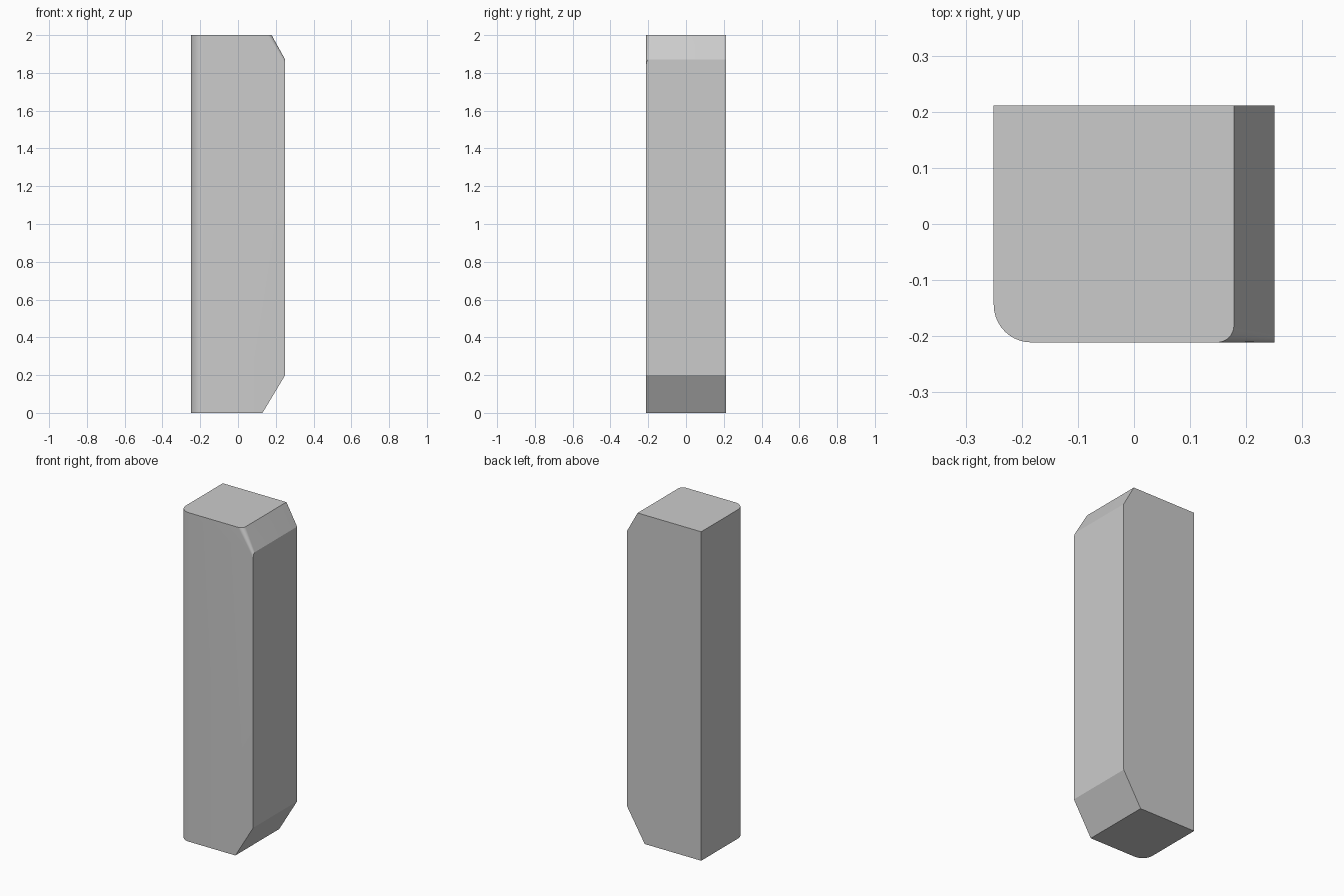
import bpy, bmesh, math

if "Cube" in bpy.data.objects:
    bpy.data.objects.remove(bpy.data.objects["Cube"])

W, D, H = 0.25, 0.211, 2.0      # half width, half depth, height
N = 10                          # segments per rounded edge
R = 0.067                       # front-left edge radius
TOP_X, TOP_Z = 0.178, 1.87      # upper chamfer
BOT_X, BOT_Z = 0.13, 0.20       # lower chamfer

bm = bmesh.new()
V = lambda x, y, z: bm.verts.new((x, y, z))
angles = [math.pi / 2 * i / N for i in range(N + 1)]

# Rounded front-left edge, bottom and top
left = [[V(-W + R - R * math.cos(a), -D + R - R * math.sin(a), z) for a in angles]
        for z in (0, H)]

# Rounded edge of the upper chamfer, narrowing towards its lower end
r, ry, rz = 0.03, 0.015, 0.03
slope_top = [V(TOP_X - r + r * math.sin(a), -D + r - r * math.cos(a), H) for a in angles]
slope_low = [V(W, -D + ry - ry * math.cos(a), TOP_Z - rz + rz * math.sin(a)) for a in angles]

# Remaining front corners and the back outline
f_bot, f_side = V(BOT_X, -D, 0), V(W, -D, BOT_Z)
back = [V(x, D, z) for x, z in ((-W, 0), (BOT_X, 0), (W, BOT_Z),
                                (W, TOP_Z), (TOP_X, H), (-W, H))]

faces = [
    back,                                                           # back
    [left[0][-1], f_bot, f_side, slope_low[0], slope_top[0], left[1][-1]],  # front
    left[0] + [f_bot, back[1], back[0]],                            # bottom
    left[1] + slope_top + [back[4], back[5]],                       # top
    [left[0][0], left[1][0], back[5], back[0]],                     # left
    [f_bot, f_side, back[2], back[1]],                              # lower chamfer
    [f_side] + slope_low + [back[3], back[2]],                      # right
    [slope_low[-1], slope_top[-1], back[4], back[3]],               # upper chamfer
]
for a, b in (left, (slope_low, slope_top)):
    faces += [[a[i], a[i + 1], b[i + 1], b[i]] for i in range(N)]
for f in faces:
    bm.faces.new(f)
bmesh.ops.recalc_face_normals(bm, faces=bm.faces)

mesh = bpy.data.meshes.new("chamfered_post")
bm.to_mesh(mesh)
bm.free()
post = bpy.data.objects.new("chamfered_post", mesh)
bpy.context.collection.objects.link(post)
bpy.context.view_layer.objects.active = post
post.select_set(True)
bpy.ops.object.shade_smooth_by_angle(angle=math.radians(20))
